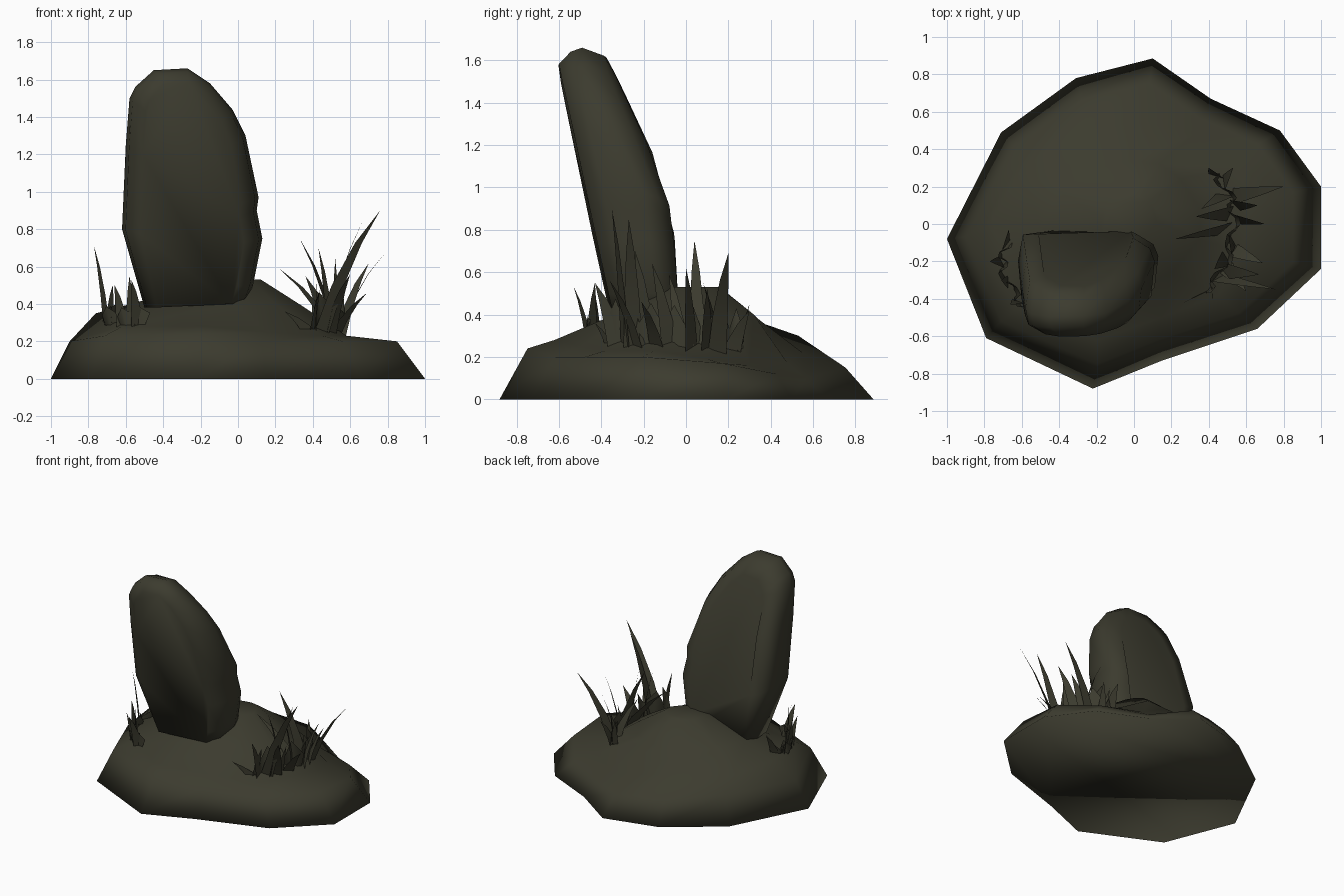
import bpy, bmesh
from mathutils import Matrix, Vector

cube = bpy.data.objects.get("Cube")
if cube:
    bpy.data.objects.remove(cube)

COLOUR = (0.045, 0.044, 0.028, 1)
moss = bpy.data.materials.new("dark_olive")
moss.use_nodes = True
moss.diffuse_color = COLOUR
bsdf = next(n for n in moss.node_tree.nodes if n.type == 'BSDF_PRINCIPLED')
bsdf.inputs["Base Color"].default_value = COLOUR
bsdf.inputs["Roughness"].default_value = 0.9


def finish(name, bm):
    for f in bm.faces:
        f.smooth = True
    mesh = bpy.data.meshes.new(name)
    bm.to_mesh(mesh)
    bm.free()
    mesh.materials.append(moss)
    obj = bpy.data.objects.new(name, mesh)
    bpy.context.collection.objects.link(obj)


def loft(name, loops):
    """Bridge loops of equal length and cap both ends."""
    bm = bmesh.new()
    rings = [[bm.verts.new(p) for p in loop] for loop in loops]
    n = len(rings[0])
    for a, b in zip(rings, rings[1:]):
        for i in range(n):
            j = (i + 1) % n
            bm.faces.new((a[i], a[j], b[j], b[i]))
    for ring in (rings[0], rings[-1]):
        bm.faces.new(ring)
    bmesh.ops.recalc_face_normals(bm, faces=bm.faces[:])
    finish(name, bm)


def lerp_table(table, z):
    """Piecewise linear lookup, clamped at both ends."""
    if z <= table[0][0]:
        return table[0][1]
    for (z0, y0), (z1, y1) in zip(table, table[1:]):
        if z <= z1:
            return y0 + (y1 - y0) * (z - z0) / (z1 - z0)
    return table[-1][1]


# Rocky ground: irregular outline, sloped rim, shoulder, ledge and raised crown
outline = [(-1, -.08), (-.79, -.61), (-.22, -.88), (.15, -.73), (.66, -.56), (1, -.24),
           (1, .2), (.78, .5), (.41, .67), (.1, .885), (-.31, .78), (-.71, .49)]
rim_z = [.2, .23, .24, .2, .2, .2, .17, .12, .1, .15, .16, .2]
rim = [(x * (.9 if x < 0 else .85), y * .85, z) for (x, y), z in zip(outline, rim_z)]
shoulder = [(-.76, .02, .35), (-.62, -.45, .28), (-.2, -.62, .28), (.15, -.5, .25),
            (.45, -.38, .23), (.58, -.15, .23), (.62, .1, .19), (.56, .3, .16),
            (.32, .48, .17), (.06, .55, .22), (-.25, .53, .3), (-.6, .3, .29)]
ledge = [(-.5, -.02, .42), (-.49, -.36, .33), (-.25, -.38, .36), (0, -.36, .39),
         (.2, -.26, .4), (.35, -.08, .385), (.35, .08, .38), (.25, .24, .36),
         (.14, .32, .4), (0, .34, .38), (-.2, .3, .38), (-.4, .18, .41)]
crown = [(x * .35, y * .35 + .04, .53) for x, y, z in ledge]
loft("rocky_ground", [[(x, y, 0) for x, y in outline], rim, shoulder, ledge, crown])

# Standing stone: leaning slab, thick on one side and wedge-shaped on the other
profile = [(-.5, .38), (-.62, .8), (-.6, 1.25), (-.58, 1.5), (-.55, 1.56), (-.45, 1.65),
           (-.27, 1.66), (-.15, 1.58), (-.03, 1.44), (.04, 1.3), (.11, .97), (.1, .9),
           (.13, .75), (.08, .5), (.04, .4)]
front_y = [(.4, -.36), (.8, -.45), (1.52, -.6), (1.66, -.62)]
back_y = [(.57, -.03), (1.0, -.08), (1.6, -.36)]


def stone_loop(table, left, right, sx, sz):
    """Scaled profile, pushed in y by an offset blended from left to right."""
    loop = []
    for x, z in profile:
        x, z = -.25 + (x + .25) * sx, .4 + (z - .4) * sz
        blend = (x + .62) / .75
        loop.append((x, lerp_table(table, z) + left + (right - left) * blend, z))
    return loop


loft("standing_stone", [stone_loop(front_y, 0, .02, .74, .94),
                        stone_loop(front_y, .05, .1, .95, .985),
                        stone_loop(back_y, -.14, -.12, 1, 1),
                        stone_loop(back_y, 0, -.06, .93, .97),
                        stone_loop(back_y, 0, -.01, .7, .9)])


# Grass clumps: a low curved skirt with tapering, bending blades
def arc_point(path, t):
    s = t * (len(path) - 1)
    i = min(int(s), len(path) - 2)
    return Vector(path[i]).lerp(Vector(path[i + 1]), s - i)


def grass(name, path, blades, width, skirt):
    bm = bmesh.new()
    count = 16
    foot = [arc_point(path, i / count) for i in range(count + 1)]
    low = [bm.verts.new(p) for p in foot]
    high = [bm.verts.new(p + Vector((.03 * (-1) ** (i // 2), 0, skirt * (1 if i % 2 else .6))))
            for i, p in enumerate(foot)]
    for i in range(count):
        bm.faces.new((low[i], low[i + 1], high[i + 1], high[i]))
    for number, (t, tip) in enumerate(blades):
        base, tip = arc_point(path, t), Vector(tip)
        side = arc_point(path, min(1, t + .05)) - arc_point(path, max(0, t - .05))
        side = Vector((side.x, side.y, 0)).normalized() * width
        side.rotate(Matrix.Rotation(.7 if number % 2 else -.5, 3, 'Z'))
        bend = Vector((base.x * .65 + tip.x * .35, base.y * .65 + tip.y * .35,
                       base.z * .4 + tip.z * .6))
        pairs = []
        for s, taper in ((0, 1), (.35, .8), (.7, .45)):
            centre = base * (1 - s) ** 2 + bend * 2 * s * (1 - s) + tip * s * s
            pairs.append([bm.verts.new(centre + side * taper * k) for k in (-1, 1)])
        for a, b in zip(pairs, pairs[1:]):
            bm.faces.new((a[0], a[1], b[1], b[0]))
        bm.faces.new((*pairs[-1], bm.verts.new(tip)))
    finish(name, bm)


grass("large_grass_clump",
      [(.38, -.37, .24), (.49, -.22, .22), (.54, 0, .2), (.52, .14, .19), (.43, .27, .19)],
      [(.02, (.25, -.43, .36)), (.08, (.42, -.43, .55)), (.14, (.76, -.35, .9)),
       (.2, (.67, -.27, .85)), (.24, (.6, -.36, .56)), (.3, (.43, -.24, .7)),
       (.35, (.69, -.21, .46)), (.42, (.52, -.16, .64)), (.48, (.22, -.08, .59)),
       (.55, (.7, 0, .62)), (.6, (.33, .04, .75)), (.68, (.66, .1, .52)),
       (.76, (.8, .2, .69)), (.8, (.36, .08, .55)), (.88, (.53, .3, .42)),
       (.96, (.4, .3, .45))], .045, .24)
grass("small_grass_clump",
      [(-.68, -.1, .28), (-.71, -.24, .27), (-.6, -.44, .26), (-.5, -.47, .28)],
      [(.08, (-.67, -.03, .5)), (.25, (-.77, -.2, .71)), (.45, (-.71, -.3, .54)),
       (.62, (-.66, -.43, .5)), (.75, (-.58, -.43, .55)), (.88, (-.57, -.53, .53))],
      .035, .12)
